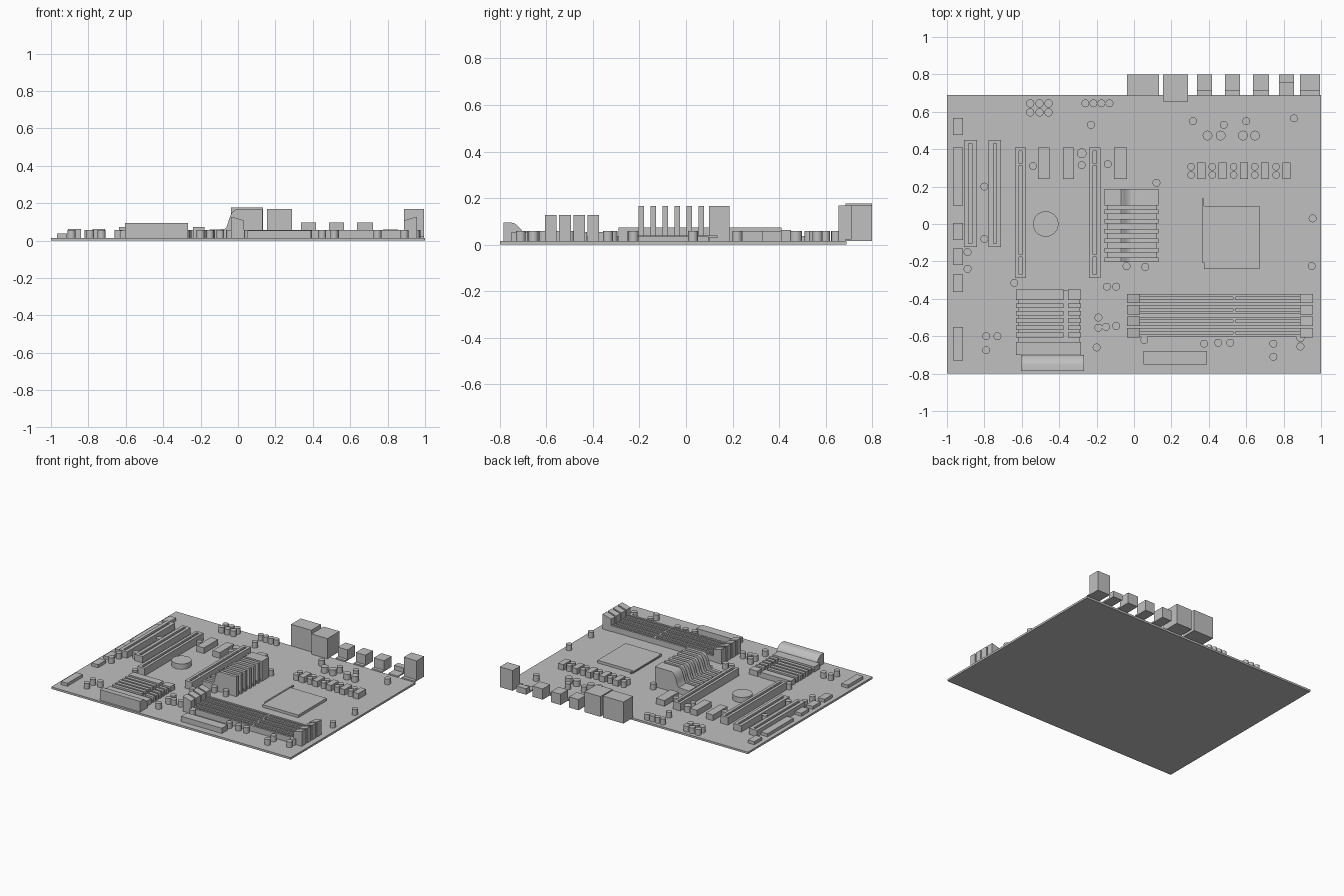
import bpy, bmesh, math

if "Cube" in bpy.data.objects:
    bpy.data.objects.remove(bpy.data.objects["Cube"])

grey = bpy.data.materials.new("plain_grey")
grey.diffuse_color = (0.53, 0.53, 0.53, 1)
grey.use_nodes = True
grey.node_tree.nodes["Principled BSDF"].inputs["Base Color"].default_value = grey.diffuse_color
TOP = 0.015  # upper surface of the board


def finish(name, bm, smooth=False):
    bmesh.ops.recalc_face_normals(bm, faces=bm.faces)
    me = bpy.data.meshes.new(name)
    bm.to_mesh(me)
    bm.free()
    me.materials.append(grey)
    ob = bpy.data.objects.new(name, me)
    bpy.context.collection.objects.link(ob)
    if smooth:
        bpy.ops.object.select_all(action='DESELECT')
        bpy.context.view_layer.objects.active = ob
        ob.select_set(True)
        bpy.ops.object.shade_smooth_by_angle(angle=math.radians(40))
    return ob


def add_prism(bm, points, axis, a, b):
    """Extrude a closed profile along x, y or z from a to b."""
    def place(p, t):
        return {'x': (t, p[0], p[1]), 'y': (p[0], t, p[1]), 'z': (p[0], p[1], t)}[axis]
    lo = [bm.verts.new(place(p, a)) for p in points]
    hi = [bm.verts.new(place(p, b)) for p in points]
    bm.faces.new(lo)
    bm.faces.new(hi)
    n = len(points)
    for i in range(n):
        j = (i + 1) % n
        bm.faces.new((lo[i], lo[j], hi[j], hi[i]))


def add_box(bm, x0, x1, y0, y1, z0, z1):
    add_prism(bm, [(x0, y0), (x1, y0), (x1, y1), (x0, y1)], 'z', z0, z1)


def boxes(name, items):
    bm = bmesh.new()
    for it in items:
        add_box(bm, *it)
    return finish(name, bm)


def cylinder(name, x, y, r, z1, sides=20):
    bm = bmesh.new()
    ring = [(x + r * math.cos(2 * math.pi * i / sides), y + r * math.sin(2 * math.pi * i / sides))
            for i in range(sides)]
    add_prism(bm, ring, 'z', TOP, z1)
    return finish(name, bm, True)


# Circuit board
boxes("board", [(-1, 1, -0.8, 0.69, 0, TOP)])

# Rear ports
boxes("rear_port_tall_1", [(-0.037, 0.133, 0.685, 0.8, TOP, 0.178)])
boxes("rear_port_tall_2", [(0.155, 0.288, 0.655, 0.8, TOP, 0.168)])
for i, (x0, x1, y0, z1) in enumerate([(0.337, 0.417, 0.71, 0.096), (0.487, 0.567, 0.71, 0.096),
                                      (0.637, 0.723, 0.71, 0.096), (0.776, 0.856, 0.755, 0.06),
                                      (0.888, 0.995, 0.71, 0.168)]):
    boxes(f"rear_port_{i + 3}", [(x0, x1, y0, 0.8, TOP, z1), (x0, x1, 0.685, y0, TOP, 0.025)])


# Expansion slots: a frame with a sunken groove crossed by optional keys
def slot(name, x0, x1, y0, y1, z1, keys=()):
    m, h, e = (x0 + x1) / 2, 0.009, 0.02
    items = [(x0, m - h, y0, y1, TOP, z1), (m + h, x1, y0, y1, TOP, z1),
             (m - h, m + h, y0, y0 + e, TOP, z1), (m - h, m + h, y1 - e, y1, TOP, z1),
             (m - h, m + h, y0 + e, y1 - e, TOP, 0.03)]
    items += [(m - h, m + h, k - 0.006, k + 0.006, TOP, z1) for k in keys]
    boxes(name, items)


slot("short_slot_1", -0.91, -0.84, -0.123, 0.45, 0.063)
slot("short_slot_2", -0.777, -0.71, -0.123, 0.45, 0.063)
slot("long_slot_1", -0.637, -0.577, -0.29, 0.41, 0.073, (0.318, -0.17))
slot("long_slot_2", -0.24, -0.18, -0.29, 0.41, 0.073, (0.318, -0.17))

# Memory sockets: two rails, key in the groove and raised clips at both ends
for i in range(4):
    y1 = -0.373 - 0.061 * i
    y0 = y1 - 0.05
    bm = bmesh.new()
    add_box(bm, 0.02, 0.9, y0 + 0.003, y0 + 0.018, TOP, 0.058)
    add_box(bm, 0.02, 0.9, y1 - 0.018, y1 - 0.003, TOP, 0.058)
    add_box(bm, 0.02, 0.9, y0 + 0.018, y1 - 0.018, TOP, 0.035)
    add_box(bm, 0.53, 0.542, y0 + 0.018, y1 - 0.018, TOP, 0.058)
    for s in (-1, 1):
        clip = [(0.46 + s * a, z) for a, z in
                ((0.428, TOP), (0.428, 0.108), (0.46, 0.118), (0.497, 0.128), (0.497, TOP))]
        add_prism(bm, clip, 'y', y0, y1)
    finish(f"memory_socket_{i + 1}", bm)

# Processor, its lid and the latch lever
boxes("processor", [(0.374, 0.672, -0.24, 0.096, TOP, 0.035)])
boxes("processor_lever", [(0.363, 0.374, -0.205, 0.135, 0.029, 0.039)])

# Finned main heat sink with a rounded shoulder
profile = [(-0.157, TOP), (0.13, TOP), (0.13, 0.166), (-0.012, 0.166), (-0.026, 0.157),
           (-0.038, 0.14), (-0.047, 0.118), (-0.053, 0.097), (-0.06, 0.075), (-0.07, 0.062),
           (-0.157, 0.058)]
bm = bmesh.new()
add_prism(bm, profile, 'y', 0.098, 0.187)
for i in range(6):
    add_prism(bm, profile, 'y', -0.204 + 0.0515 * i, -0.18 + 0.0515 * i)
add_box(bm, -0.145, 0.12, -0.195, 0.1, TOP, 0.035)
finish("main_heat_sink", bm, True)

# Low finned heat sink, split in two columns
items = []
for x0, x1 in ((-0.63, -0.378), (-0.352, -0.283)):
    items.append((x0, x1, -0.405, -0.35, TOP, 0.055))
    items += [(x0, x1, -0.45 - 0.039 * k, -0.425 - 0.039 * k, TOP, 0.055) for k in range(5)]
items += [(-0.63, -0.283, -0.70, -0.63, TOP, 0.055), (-0.62, -0.29, -0.64, -0.355, TOP, 0.035)]
boxes("low_heat_sink", items)

# Front connector block with a rounded back
bm = bmesh.new()
add_prism(bm, [(-0.785, TOP), (-0.785, 0.095), (-0.75, 0.095), (-0.738, 0.092), (-0.725, 0.083),
               (-0.712, 0.07), (-0.7, 0.055), (-0.7, TOP)], 'x', -0.604, -0.267)
finish("front_connector", bm, True)

# Power connector, headers on the left edge, mid-board blocks
boxes("power_connector", [(0.05, 0.39, -0.75, -0.68, TOP, 0.055)])
for i, (y0, y1) in enumerate([(0.476, 0.567), (0.1, 0.41), (-0.086, 0.005),
                              (-0.22, -0.13), (-0.364, -0.27), (-0.73, -0.55)]):
    boxes(f"edge_header_{i + 1}", [(-0.968, -0.914, y0, y1, TOP, 0.038)])
for i, (x0, x1) in enumerate([(-0.513, -0.453), (-0.38, -0.32), (-0.107, -0.037)]):
    boxes(f"chip_block_{i + 1}", [(x0, x1, 0.24, 0.41, TOP, 0.058)])

# Coin battery
cylinder("battery", -0.472, 0, 0.068, 0.055, 40)

# Power regulator row: coil blocks, each with two capacitors
for i in range(5):
    x = 0.36 + 0.1137 * i
    boxes(f"coil_{i + 1}", [(x - 0.022, x + 0.022, 0.24, 0.33, TOP, 0.058)])
    for y in (0.262, 0.306):
        cylinder("regulator_capacitor", x - 0.055, y, 0.02, 0.058)

# Capacitors in regular groups
for x in (-0.555, -0.505, -0.457):
    for y in (0.597, 0.645):
        cylinder("capacitor", x, y, 0.022, 0.058)
for i in range(4):
    cylinder("capacitor", -0.26 + 0.043 * i, 0.645, 0.021, 0.058)
for x, y in [(0.393, 0.473), (0.463, 0.473), (0.582, 0.473), (0.647, 0.473), (-0.28, 0.378)]:
    cylinder("large_capacitor", x, y, 0.026, 0.058)

# Scattered capacitors
for x, y in [(-.23, .53), (-.54, .31), (-.28, .315), (-.14, .32), (.12, .22), (-.8, .2),
             (-.8, -.08), (-.89, -.15), (-.89, -.24), (-.64, -.315), (-.79, -.6), (-.73, -.6),
             (-.79, -.675), (-.145, -.335), (-.095, -.335), (-.19, -.5), (-.19, -.555),
             (-.15, -.55), (-.095, -.545), (-.2, -.66), (-.04, -.225), (.06, -.23),
             (.375, -.64), (.45, -.635), (.515, -.635), (.745, -.64), (.745, -.71),
             (.055, -.62), (.89, -.655), (.89, -.61), (.315, .55), (.48, .53), (.6, .55),
             (.855, .565), (.955, .03), (.95, -.225)]:
    cylinder("capacitor", x, y, 0.021, 0.058)
